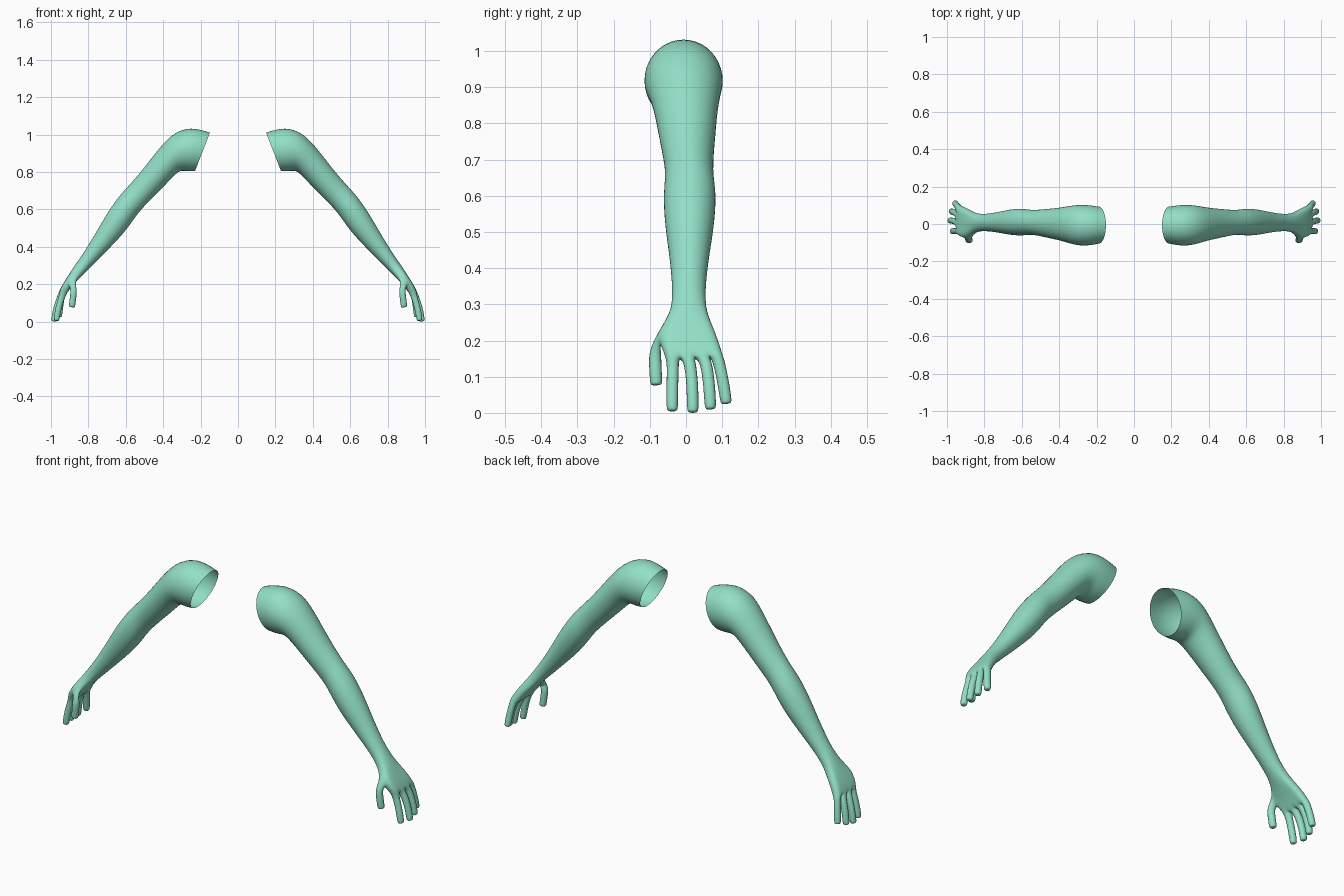
import bpy, bmesh, math
from mathutils import Vector

if "Cube" in bpy.data.objects:
    bpy.data.objects.remove(bpy.data.objects["Cube"])

skin = bpy.data.materials.new("mint skin")
skin.diffuse_color = (0.29, 0.74, 0.57, 1)
skin.use_nodes = True
skin.node_tree.nodes["Principled BSDF"].inputs["Base Color"].default_value = skin.diffuse_color

# Arm rings: outer x, outer z, inner x, inner z, y front, y back, boxiness
RINGS = [
    (.150, 1.010, .230, .805, -.105, .093, 0),
    (.250, 1.042, .265, .803, -.118, .103, 0),
    (.345, 1.010, .310, .812, -.110, .100, 0),
    (.420, .930, .342, .780, -.090, .088, 0),
    (.510, .810, .420, .700, -.072, .080, 0),
    (.585, .725, .510, .610, -.054, .072, 0),
    (.635, .672, .550, .560, -.062, .083, 0),
    (.700, .580, .600, .485, -.060, .080, 0),
    (.765, .465, .680, .400, -.045, .063, 0),
    (.830, .360, .765, .315, -.036, .052, 0),
    (.875, .297, .820, .260, -.041, .056, .3),
    (.905, .250, .855, .225, -.068, .075, .7),
    (.935, .205, .892, .185, -.074, .092, .9),
    (.957, .162, .915, .148, -.058, .104, 1),
]
# Finger paths: root to tip centres (index, middle, ring, little)
FINGERS = [
    [(.942, -.036, .130), (.960, -.038, .075), (.972, -.038, .004)],
    [(.950, .012, .135), (.972, .018, .075), (.984, .019, .000)],
    [(.948, .056, .140), (.967, .064, .080), (.977, .068, .009)],
    [(.940, .090, .145), (.950, .102, .090), (.957, .112, .024)],
]
THUMB = [(.876, -.086, .175), (.882, -.085, .130), (.888, -.082, .076)]


def arm_ring(bm, spec, sign):
    """Ten points: five across the outer side, five back across the inner side."""
    ox, oz, ix, iz, y0, y1, box = spec
    mid = Vector(((ox + ix) / 2, (y0 + y1) / 2, (oz + iz) / 2))
    out = Vector(((ox - ix) / 2, 0, (oz - iz) / 2))
    grow = 1.07 - .07 * box
    pts = []
    for k in range(10):
        a = math.radians(162 - 36 * k)
        i = k if k < 5 else 9 - k
        across = (1 - box) * math.cos(a) + box * (i - 2) / 2
        up = (1 - box) * math.sin(a) + box * (1 if k < 5 else -1)
        p = mid + out * up * grow
        p.y += across * (y1 - y0) / 2 * grow
        p.x *= sign
        pts.append(bm.verts.new(p))
    return pts


def skin_between(bm, a, b, skip=None):
    n = len(a)
    for k in range(n):
        if k != skip:
            bm.faces.new((a[k], a[(k + 1) % n], b[(k + 1) % n], b[k]))


def digit(bm, base, path, half, sign):
    """Extrude a four-sided finger from four base corners along a path."""
    p = [Vector(q) for q in path]
    path = p[:2] + [p[1].lerp(p[2], .88), p[2]]
    for j, c in enumerate(path):
        d = (path[min(j + 1, 3)] - path[max(j - 1, 0)]).normalized()
        side = (Vector((0, 1, 0)) - d * d.y).normalized()
        normal = side.cross(d)
        if normal.x < 0:
            normal = -normal
        h = half * (.8 if j == 3 else 1)
        ring = []
        for s, n in ((-1, 1), (1, 1), (1, -1), (-1, -1)):
            q = c + side * s * h + normal * n * h
            ring.append(bm.verts.new((q.x * sign, q.y, q.z)))
        skin_between(bm, base, ring)
        base = ring
    bm.faces.new(base)


def build_arm(name, sign):
    bm = bmesh.new()
    rings = [arm_ring(bm, r, sign) for r in RINGS]
    # Sleeve stays open at the shoulder; side face 9 on the palm carries the thumb
    for j in range(len(rings) - 1):
        skin_between(bm, rings[j], rings[j + 1], 9 if j == 11 else None)
    a, b, end = rings[11], rings[12], rings[13]
    digit(bm, [a[0], b[0], b[9], a[9]], THUMB, .0185, sign)
    for i, path in enumerate(FINGERS):
        digit(bm, [end[i], end[i + 1], end[8 - i], end[9 - i]], path, .0175, sign)
    bmesh.ops.recalc_face_normals(bm, faces=bm.faces)
    mesh = bpy.data.meshes.new(name)
    bm.to_mesh(mesh)
    bm.free()
    mesh.materials.append(skin)
    mesh.shade_smooth()
    obj = bpy.data.objects.new(name, mesh)
    bpy.context.collection.objects.link(obj)
    sub = obj.modifiers.new("smooth", 'SUBSURF')
    sub.levels = sub.render_levels = 2


build_arm("left_arm", 1)
build_arm("right_arm", -1)
